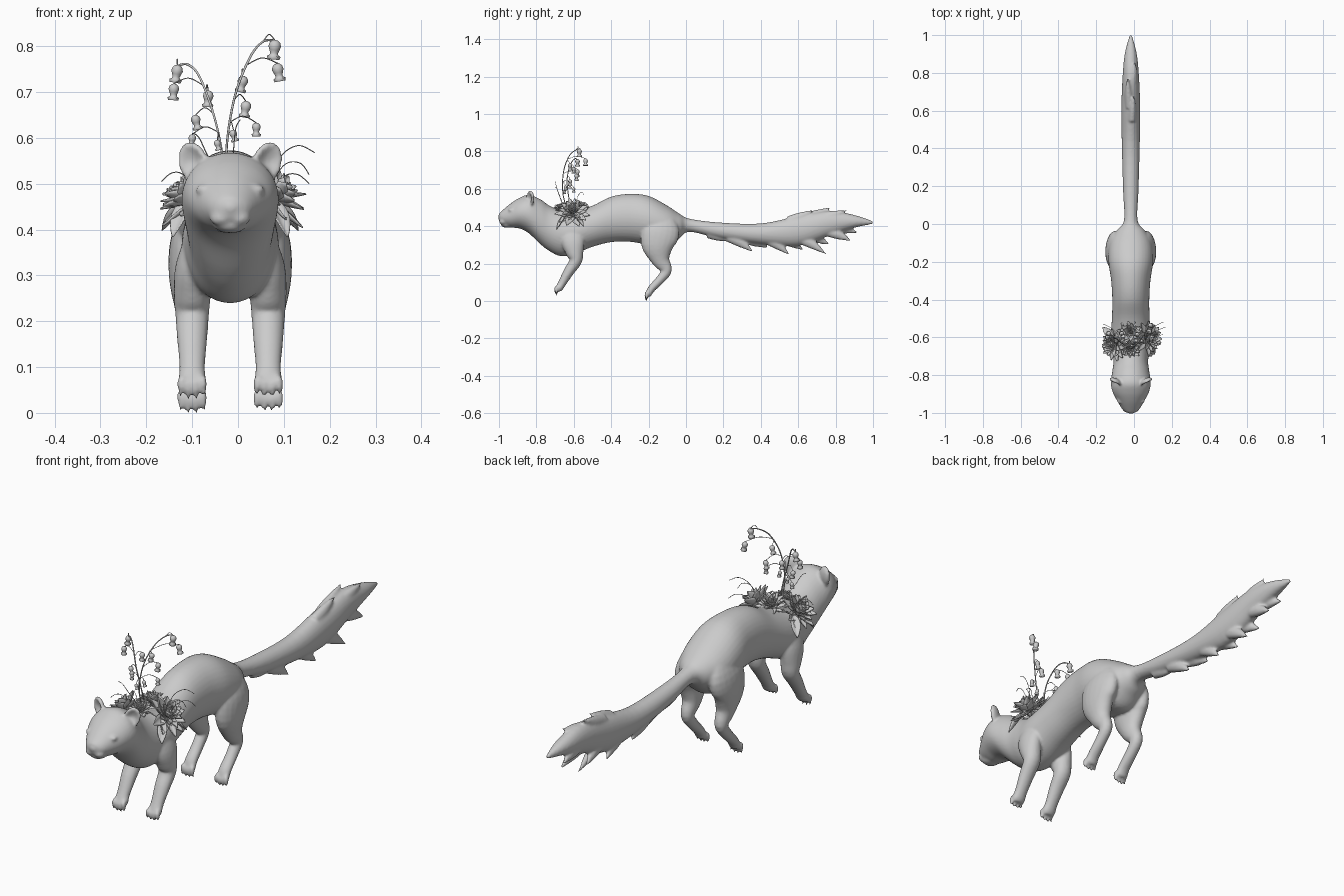
import bpy, bmesh, math, random
from mathutils import Vector, Matrix

if "Cube" in bpy.data.objects:
    bpy.data.objects.remove(bpy.data.objects["Cube"])

random.seed(4)
CX = -0.017  # the animal sits slightly left of the origin
X, Y, Z = Vector((1, 0, 0)), Vector((0, 1, 0)), Vector((0, 0, 1))


def spline(pts, n):
    """Catmull-Rom interpolation of tuples of any length."""
    pts = [Vector(p) for p in pts]
    out = []
    for i in range(len(pts) - 1):
        a, b, c, d = pts[max(i - 1, 0)], pts[i], pts[i + 1], pts[min(i + 2, len(pts) - 1)]
        for k in range(n):
            t = k / n
            out.append(0.5 * (2 * b + (c - a) * t + (2 * a - 5 * b + 4 * c - d) * t * t
                              + (3 * b - a - 3 * c + d) * t ** 3))
    return out + [pts[-1]]


def skin(bm, rings, caps=True):
    rows = [[bm.verts.new(p) for p in r] for r in rings]
    n = len(rows[0])
    for a, b in zip(rows, rows[1:]):
        for k in range(n):
            bm.faces.new((a[k], a[(k + 1) % n], b[(k + 1) % n], b[k]))
    if caps:
        bm.faces.new(rows[0][::-1])
        bm.faces.new(rows[-1])


def tube(bm, stations, n=4, seg=20, axis=None):
    """Loft ellipses; a station is x, y, z, half width, half depth."""
    st = spline(stations, n)
    rings = []
    for i, s in enumerate(st):
        c = Vector(s[:3])
        t = axis or (Vector(st[min(i + 1, len(st) - 1)][:3]) - Vector(st[max(i - 1, 0)][:3])).normalized()
        u = (X - t * X.dot(t)).normalized()
        v = t.cross(u)
        rings.append([c + u * max(s[3], .001) * math.cos(a) + v * max(s[4], .001) * math.sin(a)
                      for a in (2 * math.pi * k / seg for k in range(seg))])
    skin(bm, rings)


def blob(bm, loc, size, rot=Matrix(), cup=False):
    vs = bmesh.ops.create_uvsphere(bm, u_segments=24, v_segments=16, radius=1)['verts']
    for v in vs:
        if cup and v.co.y < 0:  # hollow the front of an ear
            v.co.y = v.co.y + 1.7 * max(0, 0.75 - v.co.x ** 2 - v.co.z ** 2)
        v.co = Vector(loc) + rot @ Vector([a * b for a, b in zip(v.co, size)])


def finish(bm, name, recalc=True):
    if recalc:
        bmesh.ops.recalc_face_normals(bm, faces=bm.faces)
    me = bpy.data.meshes.new(name)
    bm.to_mesh(me)
    bm.free()
    me.polygons.foreach_set("use_smooth", [True] * len(me.polygons))
    ob = bpy.data.objects.new(name, me)
    bpy.context.collection.objects.link(ob)
    return ob


# Body: y, top, bottom, half width, from the nose to the tail tip
bm = bmesh.new()
body = [(-1.0, .468, .43, .018), (-.985, .482, .412, .042), (-.94, .52, .394, .07),
        (-.89, .552, .388, .096), (-.84, .568, .362, .106), (-.78, .545, .305, .098),
        (-.73, .51, .267, .092), (-.67, .485, .24, .098), (-.6, .48, .25, .106),
        (-.5, .51, .29, .1), (-.4, .558, .315, .098), (-.3, .573, .317, .104),
        (-.2, .562, .30, .118), (-.1, .51, .285, .112), (-.035, .467, .335, .075),
        (.02, .44, .37, .036), (.18, .42, .335, .041), (.4, .415, .305, .047),
        (.6, .455, .295, .05), (.77, .482, .35, .044), (.9, .46, .392, .032), (1.0, .428, .412, .006)]
tube(bm, [(CX, y, (t + b) / 2, w, (t - b) / 2) for y, t, b, w in body], 5, 36, Y)

# Nose, chin
blob(bm, (CX, -.992, .448), (.017, .014, .013))
blob(bm, (CX, -.955, .408), (.035, .035, .016))

for s in (-1, 1):
    # Ears, brows, closed eyelids, muzzle pads
    blob(bm, (CX + s * .08, -.835, .545), (.035, .018, .048),
         Matrix.Rotation(s * .45, 3, 'Z') @ Matrix.Rotation(s * .35, 3, 'Y'), True)
    blob(bm, (CX + s * .055, -.935, .487), (.02, .016, .012))
    blob(bm, (CX + s * .02, -.978, .425), (.024, .02, .018))
    lx = CX + s * .083
    # Front leg and hind leg
    tube(bm, [(lx - s * .02, -.61, .39, .03, .06), (lx, -.605, .32, .036, .062), (lx, -.595, .26, .04, .048),
              (lx, -.59, .215, .037, .034), (lx, -.625, .16, .033, .028), (lx, -.66, .1, .028, .022),
              (lx, -.677, .07, .031, .02), (lx, -.683, .055, .026, .014)])
    tube(bm, [(lx - s * .02, -.13, .46, .03, .06), (lx, -.135, .38, .046, .1), (lx + s * .005, -.15, .3, .046, .09),
              (lx, -.135, .22, .036, .05), (lx, -.105, .165, .027, .03), (lx, -.135, .118, .025, .024),
              (lx, -.185, .065, .027, .02), (lx, -.2, .035, .028, .016), (lx, -.203, .025, .02, .012)])
    # Toes with claws
    for py, pz in ((-.68, .068), (-.198, .038)):
        for k in range(4):
            d = (k - 1.5) * .015
            drop = .006 * abs(k - 1.5)
            tube(bm, [(lx + d * .8, py + .005, pz + .012, .007, .008), (lx + d, py - .012, pz - .005 + drop, .0095, .011),
                      (lx + d * 1.1, py - .014, pz - .022 + drop, .008, .009),
                      (lx + d * 1.15, py - .012, pz - .042 + drop, .002, .003)], 3, 10)

# Tail tufts: offset x, root y, root z, tip y, tip z
for dx, y0, z0, y1, z1 in ((0, .12, .365, .24, .318), (.01, .23, .345, .36, .262), (-.015, .32, .335, .44, .285),
                           (.01, .42, .34, .555, .246), (-.02, .5, .34, .63, .272), (.015, .59, .345, .75, .25),
                           (-.02, .63, .36, .77, .3), (.01, .74, .38, .885, .32), (-.015, .78, .4, .92, .365),
                           (.01, .55, .425, .68, .487), (-.012, .62, .435, .775, .502), (.015, .72, .44, .86, .485)):
    tube(bm, [(CX + dx * .6, y0, z0, .024, .03), (CX + dx, (y0 + y1) / 2, z0 * .6 + z1 * .4, .02, .026),
              (CX + dx * 1.5, y1, z1, .002, .002)], 5, 12)

marten = finish(bm, "animal_body")
r = marten.modifiers.new("fuse", 'REMESH')
r.mode, r.voxel_size, r.use_smooth_shade = 'VOXEL', .006, True
m = marten.modifiers.new("soften", 'SMOOTH')
m.factor, m.iterations = .5, 5


# Rosettes of pointed leaves on the shoulders
def leaf(bm, M, L, W, curl):
    rows = []
    for i in range(8):
        t = i / 7
        w = W * (.25 * (1 - t) + math.sin(math.pi * t ** .85) ** .9 if t < 1 else .02)
        rows.append([bm.verts.new(M @ Vector((L * t, w * j, curl * L * t * t + .5 * abs(j) ** 2 * w)))
                     for j in (-1, -.5, 0, .5, 1)])
    for a, b in zip(rows, rows[1:]):
        for j in range(4):
            bm.faces.new((a[j], b[j], b[j + 1], a[j + 1]))


def rosette(name, loc, normal, R):
    bm = bmesh.new()
    base = Matrix.Translation(loc) @ Vector(normal).to_track_quat('Z', 'Y').to_matrix().to_4x4()
    for ring, (count, tilt, size, rise) in enumerate(((10, 0, 1, 0), (9, 22, .9, .05), (8, 42, .75, .1),
                                                      (6, 60, .6, .14), (4, 76, .48, .18))):
        for k in range(count):
            az = 2 * math.pi * (k + .5 * (ring % 2)) / count + random.uniform(-.12, .12)
            tl = -math.radians(tilt + random.uniform(-6, 6))
            M = (base @ Matrix.Translation((0, 0, rise * R)) @ Matrix.Rotation(az, 4, 'Z')
                 @ Matrix.Rotation(tl, 4, 'Y'))
            leaf(bm, M, R * size * random.uniform(.9, 1.08), R * .2 * size ** .4, .12)
    ob = finish(bm, name, False)
    ob.modifiers.new("thickness", 'SOLIDIFY').thickness = .003


rosette("rosette_right", (.066, -.605, .462), (.72, -.05, .7), .094)
rosette("rosette_left", (-.096, -.635, .458), (-.72, -.1, .7), .088)
rosette("rosette_top", (CX, -.575, .485), (.05, .25, 1), .07)
rosette("rosette_front", (CX, -.66, .483), (0, -.2, 1), .055)

# Long leaves hanging beside the chest
bm = bmesh.new()
for s in (-1, 1):
    for y, dy, dz in ((-.64, -.05, -.085), (-.6, .03, -.04)):
        q = Vector((s * .03, dy, dz)).to_track_quat('X', 'Z').to_matrix().to_4x4()
        leaf(bm, Matrix.Translation((CX + s * .095, y, .465)) @ q, .1, .016, .05)
finish(bm, "hanging_leaves", False).modifiers.new("thickness", 'SOLIDIFY').thickness = .003


# Flower sprays: arching stems with hanging bells
def wires(name, paths, radius):
    cu = bpy.data.curves.new(name, 'CURVE')
    cu.dimensions, cu.bevel_depth, cu.bevel_resolution, cu.use_fill_caps = '3D', radius, 1, True
    for p in paths:
        sp = cu.splines.new('POLY')
        pts = spline(p, 8)
        sp.points.add(len(pts) - 1)
        for q, c in zip(sp.points, pts):
            q.co = (*c[:3], 1)
    bpy.context.collection.objects.link(bpy.data.objects.new(name, cu))


def bell(bm, loc, r):
    prof = ((1.2, .1), (1.1, .5), (.7, .9), (.1, 1.05), (-.5, .85), (-1, .65), (-1.35, .75), (-1.6, 1.15))
    tilt = Matrix.Rotation(random.uniform(-.25, .25), 3, 'Y')
    rings = []
    for i, (z, w) in enumerate(prof):
        rings.append([Vector(loc) + tilt @ (Vector((w * math.cos(a), w * math.sin(a),
                      z - (.5 * (k % 2) if i == 7 else 0))) * r)
                      for k, a in ((k, math.pi * k / 6) for k in range(12))])
    skin(bm, rings)


def spray(name, stem, bells):
    wires(name + "_stem", [stem], .0026)
    pts, arcs, bm = spline(stem, 12), [], bmesh.new()
    for x, y, z, r in bells:
        top = Vector((x, y, z + 1.2 * r))
        root = min(pts, key=lambda p: abs(p.z - z - .012))
        mid = (root + top) / 2 + Z * .014
        arcs.append([root, mid, top])
        bell(bm, (x, y, z), r)
    wires(name + "_stalks", arcs, .0012)
    finish(bm, name + "_bells")


spray("tall_spray", [(-.02, -.63, .47), (-.025, -.658, .575), (-.007, -.655, .69), (.026, -.625, .775), (.055, -.585, .81),
                     (.08, -.565, .812)],
      [(.08, -.57, .798, .013), (.087, -.537, .748, .012), (.01, -.62, .722, .011), (.017, -.585, .667, .011),
       (.04, -.62, .622, .009), (-.01, -.645, .608, .008)])
spray("short_spray", [(-.025, -.61, .47), (-.036, -.63, .575), (-.056, -.635, .66), (-.085, -.615, .735), (-.11, -.595, .76),
                      (-.132, -.58, .757)],
      [(-.133, -.58, .745, .012), (-.14, -.6, .705, .011), (-.065, -.58, .69, .011), (-.092, -.62, .638, .01),
       (-.1, -.6, .598, .008), (-.045, -.65, .587, .007)])

# Fine arching filaments around the rosettes
wires("filaments", [
    [(.06, -.6, .48), (.09, -.58, .555), (.13, -.56, .583), (.167, -.545, .568)],
    [(.06, -.61, .48), (.1, -.6, .54), (.135, -.59, .545), (.155, -.585, .52)],
    [(.06, -.59, .47), (.1, -.55, .515), (.13, -.53, .52), (.155, -.52, .5)],
    [(-.08, -.62, .48), (-.12, -.64, .52), (-.145, -.65, .523), (-.167, -.655, .505)],
    [(-.07, -.6, .47), (-.11, -.56, .495), (-.14, -.54, .495), (-.163, -.53, .475)],
    [(CX, -.65, .49), (-.01, -.68, .57), (-.005, -.695, .62), (.005, -.7, .64)],
    [(CX, -.65, .49), (-.06, -.67, .55), (-.085, -.69, .6), (-.1, -.7, .61)]], .0012)
